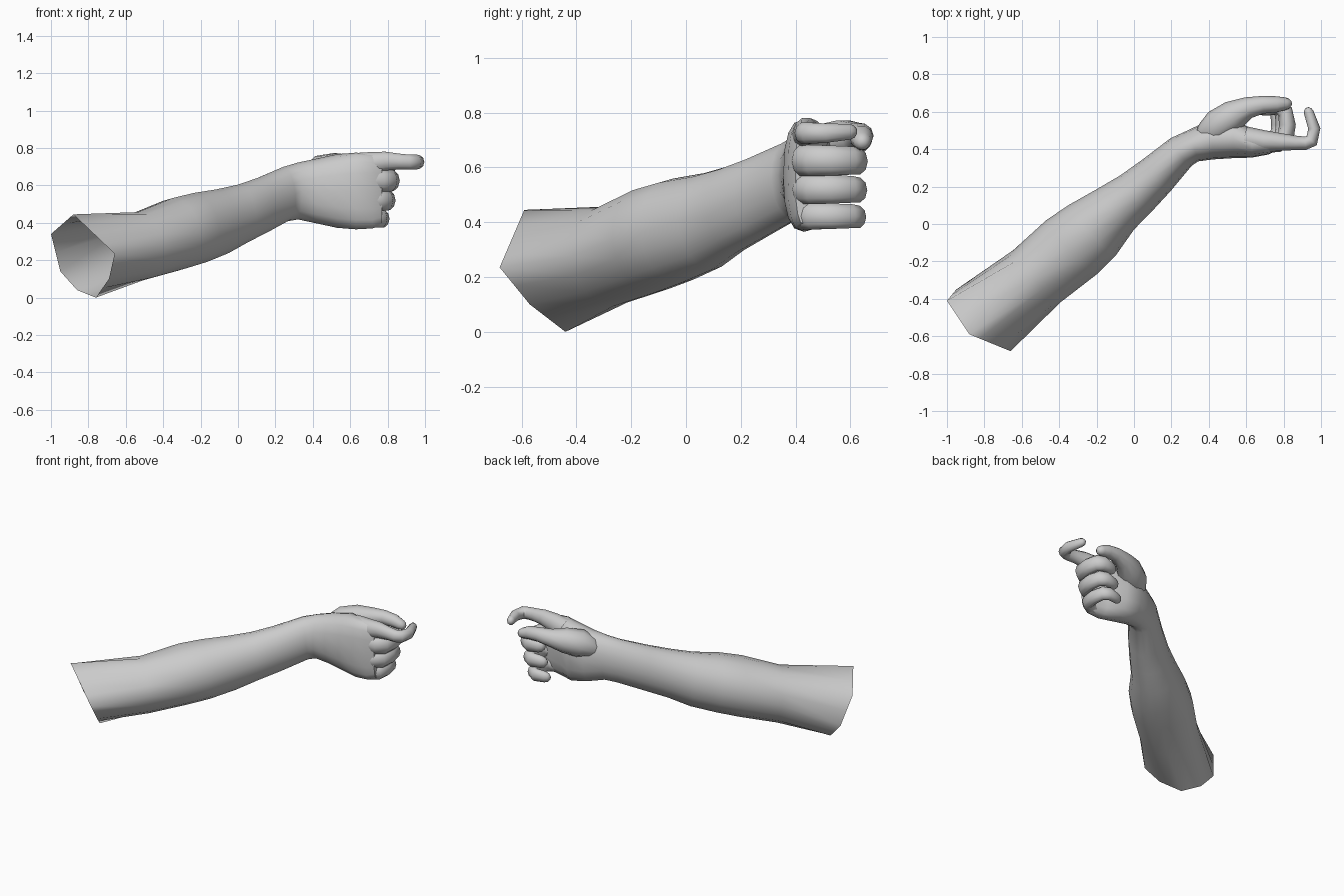
import bpy, bmesh
from math import sin, cos, pi, radians, copysign
from mathutils import Vector

if "Cube" in bpy.data.objects:
    bpy.data.objects.remove(bpy.data.objects["Cube"])


def loft(name, rings, cap_start, cap_end):
    """Skin a list of equal-length closed rings."""
    bm = bmesh.new()
    vs = [[bm.verts.new(p) for p in r] for r in rings]
    n = len(rings[0])
    for a, b in zip(vs, vs[1:]):
        for i in range(n):
            j = (i + 1) % n
            bm.faces.new((a[i], a[j], b[j], b[i]))
    if cap_start:
        bm.faces.new(vs[0][::-1])
    if cap_end:
        bm.faces.new(vs[-1])
    me = bpy.data.meshes.new(name)
    bm.to_mesh(me)
    bm.free()
    ob = bpy.data.objects.new(name, me)
    bpy.context.collection.objects.link(ob)
    bpy.context.view_layer.objects.active = ob
    bpy.ops.object.select_all(action='DESELECT')
    ob.select_set(True)
    bpy.ops.object.shade_smooth_by_angle(angle=radians(60))
    return ob


def section(x, y, z, w, h, yaw, power=1.0, n=16):
    """Oval cross-section facing along yaw; power < 1 makes it boxier."""
    a = radians(yaw)
    side = Vector((-sin(a), cos(a), 0))
    tilt = radians(6) if yaw > 30 else 0
    up = Vector((-sin(tilt) * cos(a), -sin(tilt) * sin(a), cos(tilt)))

    def f(v):
        return copysign(abs(v) ** power, v)
    return [Vector((x, y, z)) + side * w * f(cos(2 * pi * k / n)) + up * h * f(sin(2 * pi * k / n))
            for k in range(n)]


def finger(name, path, flat=1.0, n=10):
    """Tapered tube through (x, y, z, radius) points with a rounded tip; flat thins it sideways."""
    pts = [Vector(p[:3]) for p in path]
    rad = [p[3] for p in path]
    d = (pts[-1] - pts[-2]).normalized()
    tip, r = pts[-1], rad[-1]
    pts += [tip + d * r * 0.6, tip + d * r * 0.95]
    rad += [r * 0.78, r * 0.35]
    rings = []
    for i, p in enumerate(pts):
        t0 = (p - pts[i - 1]).normalized() if i else Vector()
        t1 = (pts[i + 1] - p).normalized() if i < len(pts) - 1 else Vector()
        t = (t0 + t1).normalized()
        s = Vector((0, 0, 1)).cross(t).normalized()
        u = t.cross(s)
        rings.append([p + (s * flat * cos(2 * pi * k / n) + u * sin(2 * pi * k / n)) * rad[i]
                      for k in range(n)])
    return loft(name, rings, False, True)


# Cut upper-arm opening, slanted flat polygon
cut = [Vector(p) for p in [(-.95, -.35, .14), (-1, -.41, .34), (-.88, -.59, .445), (-.77, -.635, .34),
                           (-.66, -.68, .235), (-.69, -.57, .10), (-.76, -.44, 0), (-.86, -.366, .04)]]
opening = []
for i, p in enumerate(cut):
    opening += [p, (p + cut[(i + 1) % 8]) / 2]

# Forearm, wrist and palm
stations = [
    (-.52, -.28, .275, .188, .183, 42),
    (-.335, -.125, .338, .198, .195, 43),
    (-.225, -.035, .368, .185, .192, 43),
    (-.10, .078, .402, .147, .178, 43),
    (.012, .165, .445, .128, .160, 43),
    (.12, .26, .490, .113, .152, 43),
    (.252, .385, .553, .093, .146, 37),
    (.32, .42, .57, .088, .152, 15),
    (.415, .452, .57, .107, .172, 5, .9),
    (.53, .46, .570, .108, .197, 0, .85),
    (.63, .43, .570, .075, .205, 0, .8),
    (.72, .424, .570, .052, .200, 0, .75),
    (.77, .435, .570, .036, .180, 0, .75),
]
loft("arm_and_palm", [opening] + [section(*s) for s in stations], False, True)

# Hooked index finger
finger("index_finger", [(.60, .455, .70, .075), (.70, .442, .715, .066), (.79, .438, .73, .053),
                        (.86, .434, .728, .044), (.915, .432, .725, .041), (.95, .445, .725, .041),
                        (.964, .51, .725, .037), (.935, .595, .73, .030)], .88)

# Three curled fingers, packed side by side
for name, z, dx, r in (("middle_finger", .625, .008, .060), ("ring_finger", .52, -.012, .057),
                       ("little_finger", .422, -.04, .051)):
    finger(name, [(.67 + dx, .425, z, r), (.76 + dx, .43, z, r), (.803 + dx, .46, z, r),
                  (.812 + dx, .53, z, r * .96), (.80 + dx, .60, z, r * .9),
                  (.765 + dx, .625, z - .003, r * .84), (.70 + dx, .612, z - .005, r * .72)], .78)

# Thumb lying across the top of the fist
finger("thumb", [(.33, .43, .60, .03), (.39, .48, .645, .068), (.45, .525, .675, .09), (.53, .58, .695, .082),
                 (.61, .622, .707, .058), (.69, .638, .715, .047), (.76, .64, .71, .043),
                 (.81, .643, .695, .034)])
